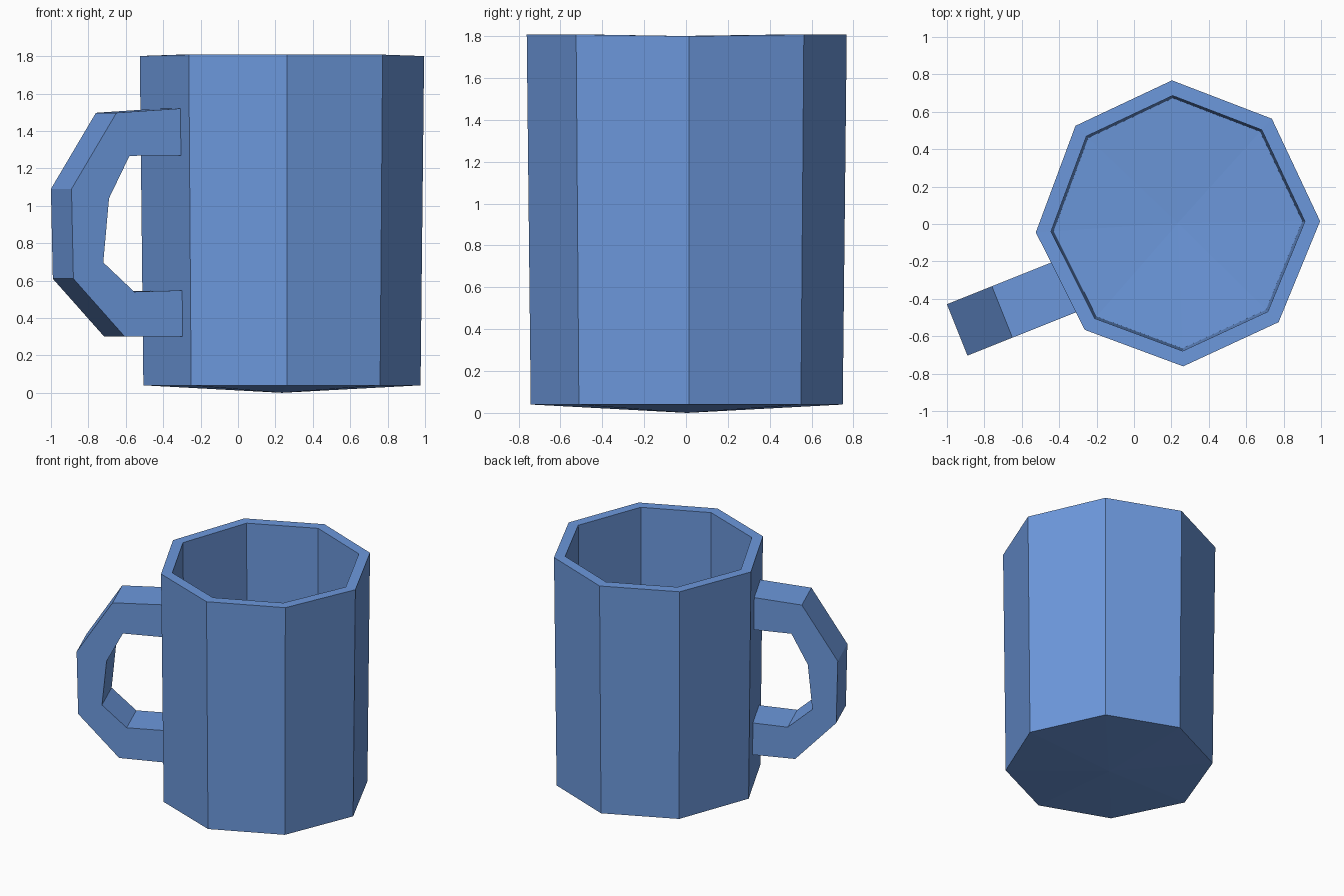
import bpy, bmesh
from mathutils import Vector

if "Cube" in bpy.data.objects:
    bpy.data.objects.remove(bpy.data.objects["Cube"])

blue = bpy.data.materials.new("blue glaze")
blue.diffuse_color = (0.15, 0.314, 0.716, 1)
blue.use_nodes = True
blue.node_tree.nodes["Principled BSDF"].inputs["Base Color"].default_value = blue.diffuse_color


def finish(name, bm):
    bmesh.ops.recalc_face_normals(bm, faces=bm.faces)
    mesh = bpy.data.meshes.new(name)
    bm.to_mesh(mesh)
    bm.free()
    mesh.materials.append(blue)
    bpy.context.collection.objects.link(bpy.data.objects.new(name, mesh))


# Mug body: slightly uneven octagon, tapering down, with a hollow inside
outline = [(0.995, 0.015), (0.737, 0.563), (0.203, 0.768), (-0.313, 0.525),
           (-0.525, -0.045), (-0.263, -0.566), (0.263, -0.761), (0.773, -0.525)]
centre = Vector((0.235, 0.005))
bm = bmesh.new()


def ring(scale, z, lift=0.0):
    verts = []
    for p in outline:
        q = centre + (Vector(p) - centre) * scale
        verts.append(bm.verts.new((q.x, q.y, z + lift * min(1, abs(p[1]) * 2))))
    return verts


rings = [ring(0.975, 0.04), ring(1.0, 1.80, 0.008),
         ring(0.893, 1.80, 0.008), ring(0.875, 0.12)]
for a, b in zip(rings, rings[1:]):
    for i in range(8):
        j = (i + 1) % 8
        bm.faces.new((a[i], a[j], b[j], b[i]))
# Shallow pointed base and inner floor
for r, z in ((rings[0], 0.0), (rings[3], 0.085)):
    tip = bm.verts.new((centre.x, centre.y, z))
    for i in range(8):
        bm.faces.new((r[i], r[(i + 1) % 8], tip))
finish("mug_body", bm)

# Handle: angular C profile (distance from wall, height), extruded sideways
outer = [(-0.03, 1.522), (0.371, 1.497), (0.63, 1.09),
         (0.619, 0.61), (0.323, 0.30), (-0.03, 0.30)]
inner = [(-0.03, 1.27), (0.296, 1.267), (0.414, 1.04),
         (0.447, 0.697), (0.269, 0.54), (-0.03, 0.548)]
start = Vector((-0.305, -0.47, 0))
out = Vector((-0.929, -0.371, 0))
side = Vector((-0.11, 0.275, 0))
bm = bmesh.new()


def loop(points, offset):
    return [bm.verts.new(start + out * s + side * offset + Vector((0, 0, z)))
            for s, z in points]


strips = [loop(outer, 0), loop(inner, 0), loop(inner, 1), loop(outer, 1)]
for k in range(4):
    a, b = strips[k], strips[(k + 1) % 4]
    for i in range(5):
        bm.faces.new((a[i], a[i + 1], b[i + 1], b[i]))
for i in (0, 5):
    bm.faces.new([s[i] for s in strips])
finish("handle", bm)
